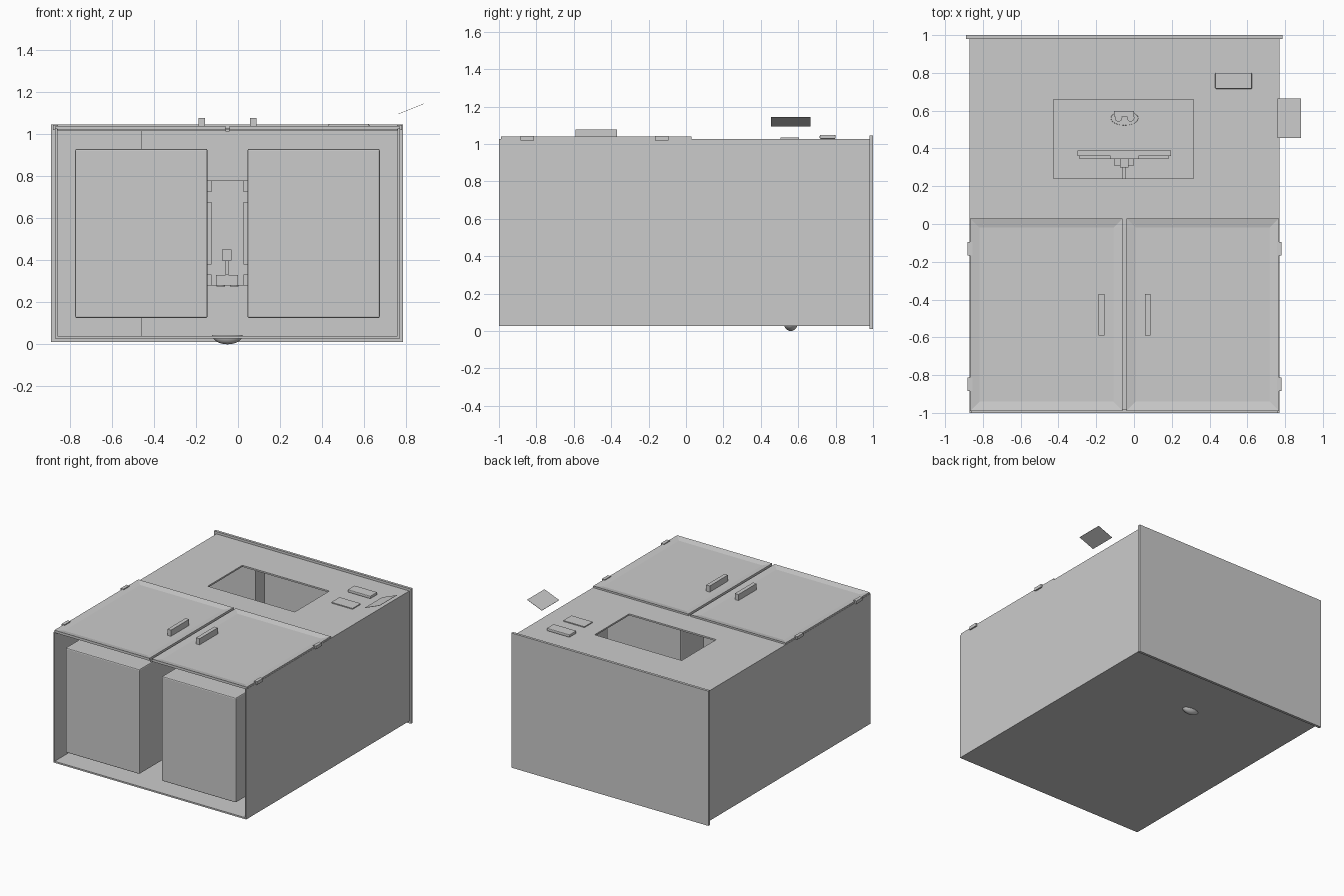
import bpy
import bmesh
import math
from mathutils import Matrix

old = bpy.data.objects.get("Cube")
if old:
    bpy.data.objects.remove(old, do_unlink=True)

grey = bpy.data.materials.new("plain grey")
grey.use_nodes = True
GREY = (0.6, 0.6, 0.6, 1)
grey.diffuse_color = GREY
grey.node_tree.nodes["Principled BSDF"].inputs["Base Color"].default_value = GREY


def finish(name, bm):
    mesh = bpy.data.meshes.new(name)
    bm.to_mesh(mesh)
    bm.free()
    mesh.materials.append(grey)
    obj = bpy.data.objects.new(name, mesh)
    bpy.context.scene.collection.objects.link(obj)
    return obj


def box_mesh(x, y, z):
    bm = bmesh.new()
    size = [b - a for a, b in (x, y, z)]
    mid = [(a + b) / 2 for a, b in (x, y, z)]
    bmesh.ops.create_cube(bm, size=1, matrix=Matrix.Translation(mid) @ Matrix.Diagonal((*size, 1)))
    return bm


def box(name, x, y, z, bevel=0):
    obj = finish(name, box_mesh(x, y, z))
    if bevel:
        mod = obj.modifiers.new("Bevel", "BEVEL")
        mod.width = bevel
        mod.segments = 2
    return obj


# Main dimensions; the cabinet is symmetric about CX
CX = -0.05
HALF = 0.82
L, R = CX - HALF, CX + HALF
WALL = 0.012
BOTTOM, TOP = 0.027, 1.027
DOOR_Y = 0.03
BACK_Y = 0.98


def mirrored(name, inner, outer, y, z, bevel=0):
    """Two boxes, measured outward from the cabinet's centre line."""
    box("left_" + name, (CX + inner, CX + outer), y, z, bevel)
    box("right_" + name, (CX - outer, CX - inner), y, z, bevel)


# Open-fronted cabinet shell
box("cabinet_floor", (L, R), (-1, BACK_Y), (BOTTOM, BOTTOM + WALL))
mirrored("cabinet_wall", HALF - WALL, HALF, (-1, BACK_Y), (BOTTOM, TOP))
box("back_plate", (-0.89, 0.785), (BACK_Y, 1), (0.01, 1.045))

# Top panel around the window opening
WX, WY = (-0.425, 0.315), (0.24, 0.66)
SLAB = (TOP - WALL, TOP)
box("top_panel_front", (L, R), (DOOR_Y, WY[0]), SLAB)
box("top_panel_back", (L, R), (WY[1], BACK_Y), SLAB)
box("top_panel_right", (L, WX[0]), WY, SLAB)
box("top_panel_left", (WX[1], R), WY, SLAB)

# Doors with a sunken panel
for side, x in (("left", (CX + 0.01, R - 0.002)), ("right", (L + 0.002, CX - 0.01))):
    bm = box_mesh(x, (-0.99, DOOR_Y), (TOP - 0.006, 1.04))
    bm.normal_update()
    lid = [f for f in bm.faces if f.normal.z > 0.9]
    bmesh.ops.inset_region(bm, faces=lid, thickness=0.07, depth=0)
    bmesh.ops.translate(bm, verts=lid[0].verts, vec=(0, 0, -0.01))
    finish(side + "_door", bm)
box("door_center_strip", (CX - 0.01, CX + 0.01), (-0.985, DOOR_Y), (TOP - 0.015, TOP - 0.003))

# Handles and hinges
mirrored("handle", 0.107, 0.137, (-0.59, -0.37), (1.03, 1.077))
for place, y in (("front", -0.848), ("rear", -0.13)):
    mirrored(place + "_hinge", HALF - 0.014, HALF + 0.011, (y - 0.036, y + 0.036), (1.02, 1.044))

# Storage boxes behind the open front
mirrored("storage_box", 0.095, 0.725, (-0.99, 0.0), (0.125, 0.93), 0.008)

# Upright frame in the inner compartment
box("inner_panel", (-0.3, 0.195), (0.36, 0.39), (0.28, 0.78))
box("inner_upright", (-0.125, 0.025), (0.345, 0.36), (0.28, 0.78))
for place, z in (("lower", 0.33), ("upper", 0.675)):
    box(place + "_rail", (-0.29, 0.185), (0.348, 0.36), (z, z + 0.053))
box("lever_base", (-0.105, 0.0), (0.31, 0.345), (0.28, 0.33))
box("lever_stem", (-0.06, -0.045), (0.24, 0.38), (0.33, 0.4))
box("lever_head", (-0.075, -0.03), (0.3, 0.345), (0.4, 0.45))
box("inner_housing", (L + WALL, -0.46), (0.87, BACK_Y), (BOTTOM + WALL, TOP - WALL))

# Drain bowl through the floor, with two nozzles on a bracket
bm = bmesh.new()
bmesh.ops.create_uvsphere(bm, u_segments=24, v_segments=12, radius=1,
                          matrix=Matrix.Translation((CX, 0.56, 0.045)) @ Matrix.Diagonal((0.073, 0.038, 0.045, 1)))
bmesh.ops.bisect_plane(bm, geom=bm.verts[:] + bm.edges[:] + bm.faces[:],
                       plane_co=(0, 0, 0.045), plane_no=(0, 0, 1), clear_outer=True)
for f in bm.faces:
    f.smooth = True
finish("drain_bowl", bm)
box("nozzle_bracket", (-0.105, 0.0), (0.57, 0.597), (0.28, 0.33))
for side, x in (("left", CX + 0.032), ("right", CX - 0.032)):
    bm = bmesh.new()
    bmesh.ops.create_cone(bm, cap_ends=True, segments=16, radius1=0.02, radius2=0.02, depth=0.05,
                          matrix=Matrix.Translation((x, 0.562, 0.3)))
    finish(side + "_nozzle", bm)

# Controls on the top panel and the raised tilted plate
box("control_block", (0.43, 0.625), (0.715, 0.8), (TOP, 1.049), 0.006)
box("control_plate", (0.44, 0.62), (0.505, 0.605), (TOP, 1.034))
plate = box("tilted_plate", (-0.067, 0.067), (-0.105, 0.105), (-0.001, 0.001))
plate.location = (0.8225, 0.56, 1.12)
plate.rotation_euler.y = -math.atan2(0.05, 0.125)
